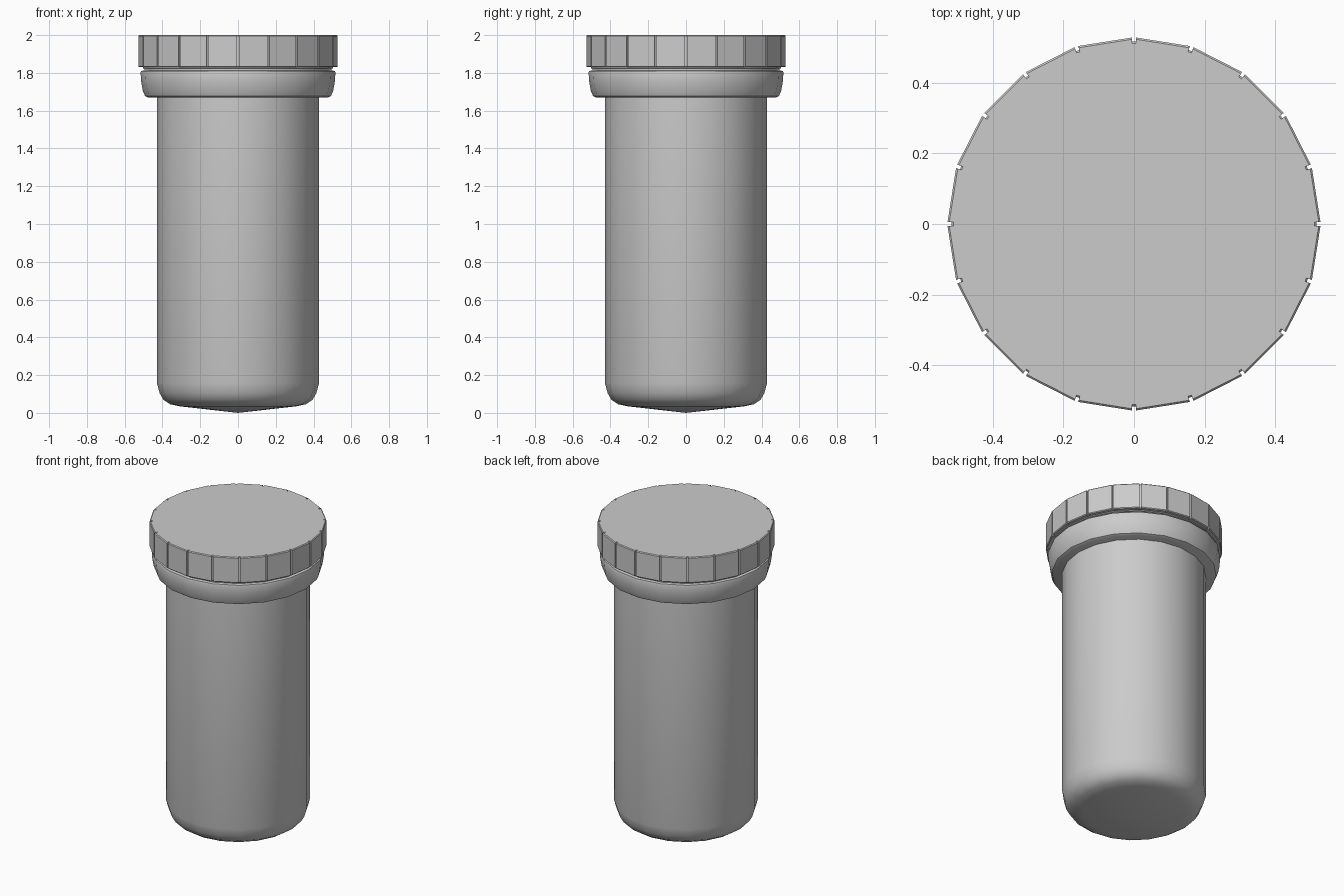
import bpy, bmesh
from math import sin, cos, pi, radians

if "Cube" in bpy.data.objects:
    bpy.data.objects.remove(bpy.data.objects["Cube"])

SIDES = 20


def finish(name, bm, smooth):
    bmesh.ops.recalc_face_normals(bm, faces=bm.faces)
    me = bpy.data.meshes.new(name)
    bm.to_mesh(me)
    bm.free()
    ob = bpy.data.objects.new(name, me)
    bpy.context.collection.objects.link(ob)
    if smooth:
        bpy.ops.object.select_all(action='DESELECT')
        ob.select_set(True)
        bpy.context.view_layer.objects.active = ob
        bpy.ops.object.shade_smooth_by_angle(angle=radians(35))
    return ob


def bridge(bm, rings):
    for a, b in zip(rings, rings[1:]):
        n = len(a)
        for i in range(n):
            j = (i + 1) % n
            bm.faces.new((a[i], a[j], b[j], b[i]))


def lathe(name, profile, bottom_tip=None):
    bm = bmesh.new()
    rings = [[bm.verts.new((r * cos(2 * pi * i / SIDES), r * sin(2 * pi * i / SIDES), z))
              for i in range(SIDES)] for r, z in profile]
    bridge(bm, rings)
    bm.faces.new(rings[-1])
    if bottom_tip is None:
        bm.faces.new(rings[0])
    else:
        tip = bm.verts.new((0, 0, bottom_tip))
        for i in range(SIDES):
            bm.faces.new((tip, rings[0][i], rings[0][(i + 1) % SIDES]))
    return finish(name, bm, True)


# Canister body with rounded foot and shallow conical base
lathe("canister_body", [(0.31, 0.035), (0.36, 0.046), (0.395, 0.07), (0.415, 0.105),
                        (0.43, 0.16), (0.43, 1.69)], bottom_tip=0.0)

# Flared collar under the lid
lathe("collar", [(0.475, 1.669), (0.492, 1.677), (0.504, 1.705), (0.512, 1.75),
                 (0.516, 1.80), (0.513, 1.81), (0.495, 1.813)])

# Recessed neck between collar and lid
lathe("neck", [(0.495, 1.80), (0.495, 1.822), (0.503, 1.825), (0.503, 1.84)])


# Lid with a narrow vertical groove at every corner
def lid_ring(bm, radius, z, gap=0.005, depth=0.012):
    pts = []
    for i in range(SIDES):
        a = 2 * pi * i / SIDES
        for r, t in ((radius, -gap), (radius - depth, -gap), (radius - depth, gap), (radius, gap)):
            pts.append(bm.verts.new((r * cos(a) - t * sin(a), r * sin(a) + t * cos(a), z)))
    return pts


bm = bmesh.new()
lid = [lid_ring(bm, r, z) for r, z in ((0.523, 1.830), (0.528, 1.835), (0.528, 1.995), (0.523, 2.0))]
bridge(bm, lid)
bm.faces.new(lid[0])
bm.faces.new(lid[-1])
finish("grooved_lid", bm, False)
